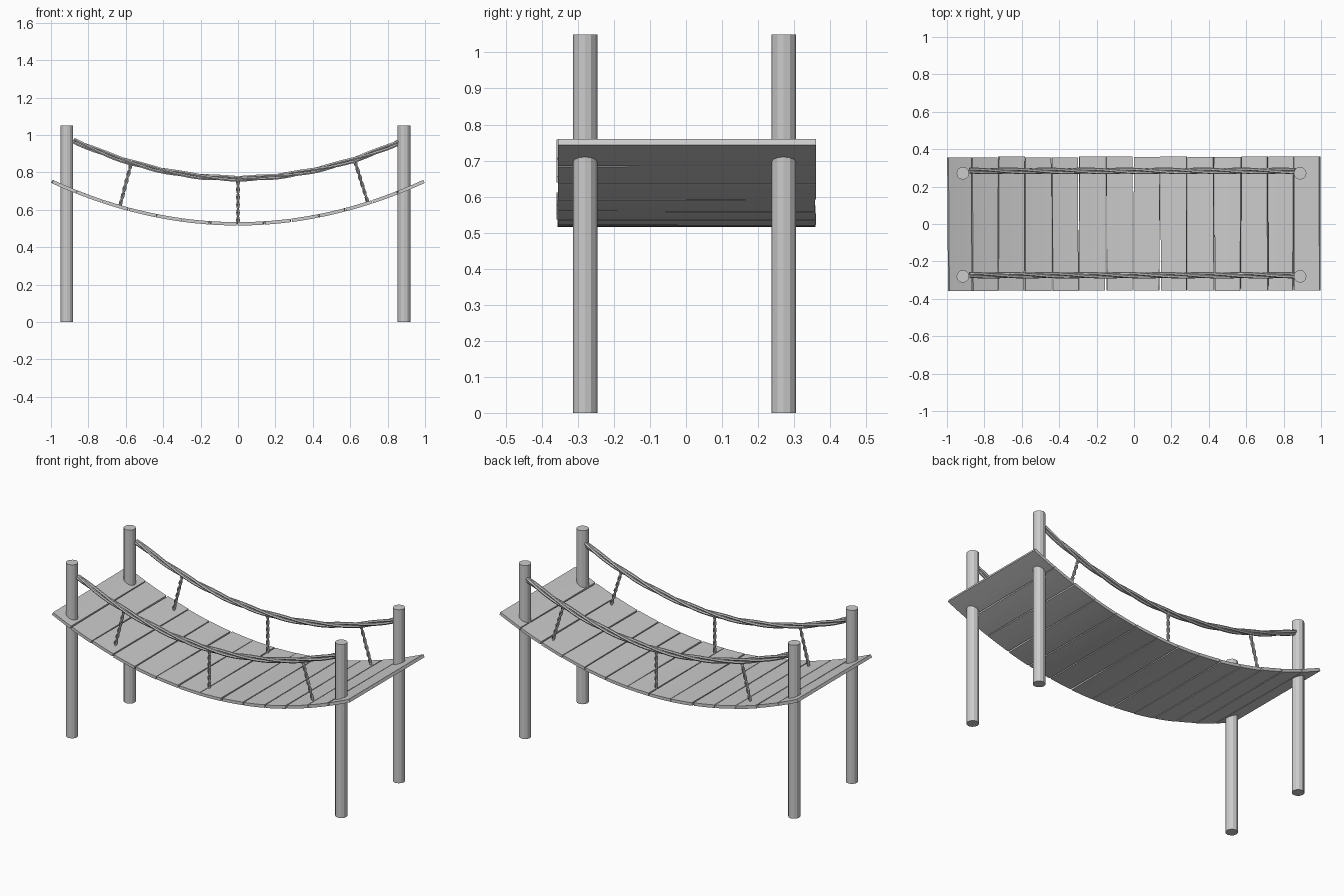
import bpy, bmesh, math, random
from mathutils import Vector

if "Cube" in bpy.data.objects:
    bpy.data.objects.remove(bpy.data.objects["Cube"])

random.seed(4)


def deck_z(x):
    return 0.525 + 0.229 * x * x


def rail_z(x):
    return 0.768 + 0.262 * x * x


def add_mesh(name, bm):
    bmesh.ops.recalc_face_normals(bm, faces=bm.faces)
    me = bpy.data.meshes.new(name)
    bm.to_mesh(me)
    bm.free()
    ob = bpy.data.objects.new(name, me)
    bpy.context.collection.objects.link(ob)
    return ob


def plank(name, x0, x1, y0, y1, thick=0.018, segs=4):
    """Board bent along the sagging deck curve, with slightly skewed edges."""
    bm = bmesh.new()
    skew = [random.uniform(-0.003, 0.003) for _ in range(2)]
    rings = []
    for i in range(segs + 1):
        t = i / segs
        ring = []
        for y, side, s in ((y0, -1, -1), (y1, 1, -1), (y1, 1, 1), (y0, -1, 1)):
            x = x0 + (x1 - x0) * t + side * (skew[0] * (1 - t) + skew[1] * t)
            n = Vector((-0.458 * x, 0, 1)).normalized() * s * thick / 2
            ring.append(bm.verts.new(Vector((x, y, deck_z(x))) + n))
        rings.append(ring)
    for a, b in zip(rings, rings[1:]):
        for k in range(4):
            bm.faces.new((a[k], a[(k + 1) % 4], b[(k + 1) % 4], b[k]))
    bm.faces.new(rings[0])
    bm.faces.new(rings[-1])
    return add_mesh(name, bm)


def twisted_rope(name, path, strand_r, twist_r, turns, strands, steps):
    """Strands wound round a path given as a function of t in 0..1."""
    cu = bpy.data.curves.new(name, 'CURVE')
    cu.dimensions = '3D'
    cu.bevel_depth = strand_r
    cu.bevel_resolution = 1
    cu.use_fill_caps = True
    side = Vector((0, 1, 0))
    for s in range(strands):
        sp = cu.splines.new('POLY')
        sp.points.add(steps)
        sp.use_smooth = False
        for i in range(steps + 1):
            t = i / steps
            tangent = (path(t + 0.001) - path(t - 0.001)).normalized()
            up = tangent.cross(side)
            a = 2 * math.pi * (turns * t + s / strands)
            p = path(t) + (side * math.cos(a) + up * math.sin(a)) * twist_r
            sp.points[i].co = (*p, 1)
    ob = bpy.data.objects.new(name, cu)
    bpy.context.collection.objects.link(ob)
    return ob


# Deck planks
edges = [-1.0 + 0.004, -0.868, -0.728, -0.585, -0.44, -0.297, -0.15, -0.005,
         0.14, 0.285, 0.43, 0.574, 0.718, 0.856, 0.997]
for i, (a, b) in enumerate(zip(edges, edges[1:])):
    j = random.uniform(-0.003, 0.003)
    plank(f"plank_{i + 1}", a + 0.003, b - 0.003, -0.357 + j, 0.358 + j)

# Support posts
for x, xn in ((-0.915, "left"), (0.888, "right")):
    for y, yn in ((-0.28, "front"), (0.271, "back")):
        bm = bmesh.new()
        bmesh.ops.create_cone(bm, cap_ends=True, segments=12, radius1=0.034,
                              radius2=0.034, depth=1.05)
        post = add_mesh(f"{yn}_{xn}_post", bm)
        post.location = (x, y, 0.525)

# Handrail ropes and hanger ropes
for y, yn in ((-0.274, "front"), (0.284, "back")):
    def rail(t, y=y):
        x = -0.88 + 1.745 * t
        return Vector((x, y, rail_z(x)))
    twisted_rope(f"{yn}_handrail_rope", rail, 0.0085, 0.0095, 2.8, 3, 48)

    for n, (xt, xb) in enumerate(((-0.57, -0.632), (0.0, 0.0), (0.622, 0.695))):
        top = Vector((xt, y, rail_z(xt)))
        low = Vector((xb, y, deck_z(xb)))
        twisted_rope(f"{yn}_hanger_rope_{n + 1}",
                     lambda t, a=top, b=low: a.lerp(b, t), 0.0055, 0.005, 3, 2, 24)
